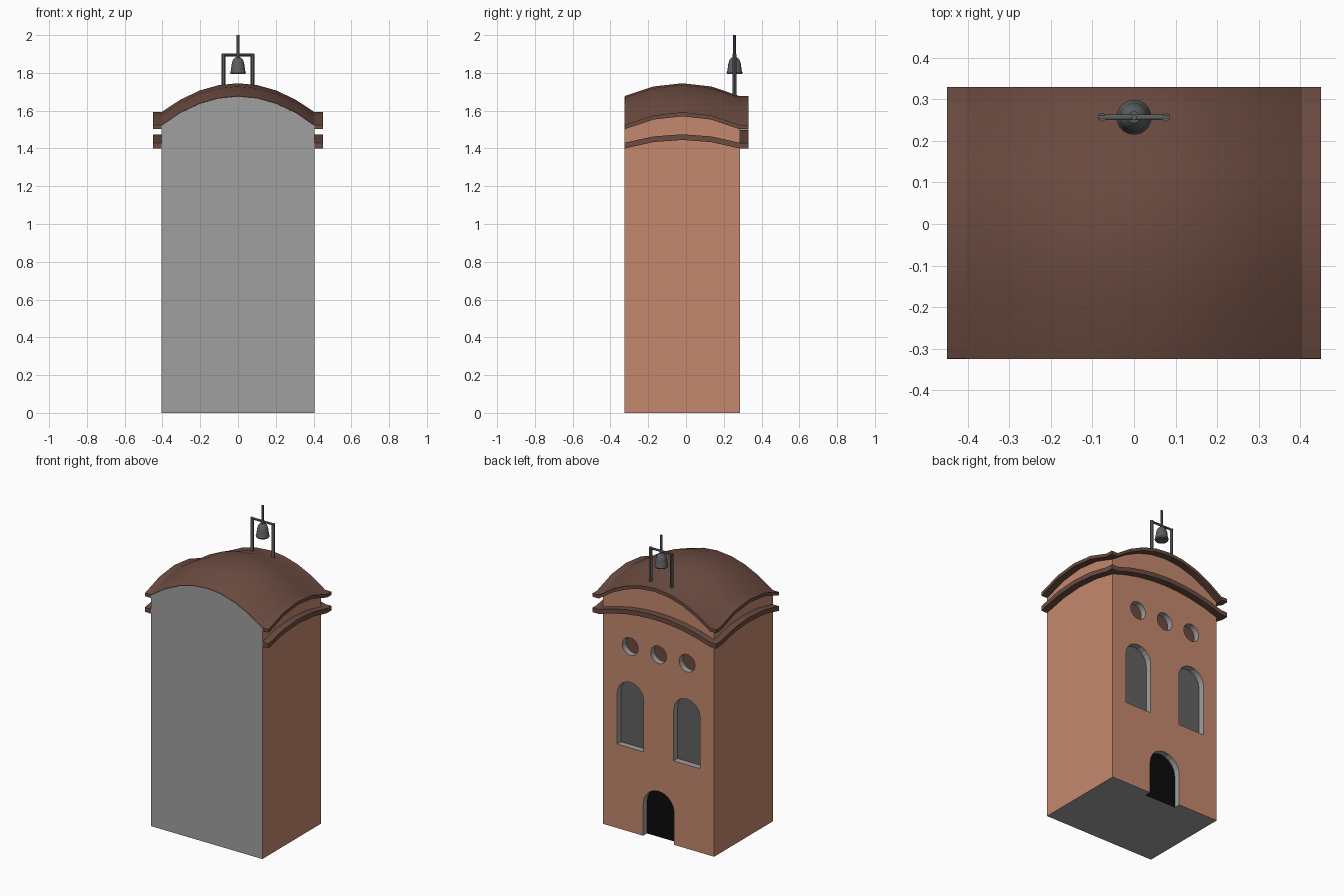
import bpy, bmesh, math
from mathutils import Matrix, Vector

old = bpy.data.objects.get("Cube")
if old:
    bpy.data.objects.remove(old, do_unlink=True)


def material(name, r, g, b):
    """Flat material from 0-255 display values, stored as linear."""
    lin = [((c / 255 + 0.055) / 1.055) ** 2.4 for c in (r, g, b)] + [1]
    m = bpy.data.materials.new(name)
    m.use_nodes = True
    m.diffuse_color = lin
    m.node_tree.nodes["Principled BSDF"].inputs["Base Color"].default_value = lin
    return m


SALMON = material("salmon_wall", 196, 137, 109)
GREY = material("plain_grey", 160, 160, 160)
PANE = material("dark_pane", 98, 98, 98)
BROWN = material("brown_roof", 108, 76, 65)
BLACK = material("black_door", 12, 12, 12)
METAL = material("bell_metal", 92, 95, 96)

HX, HY, MID = 0.405, 0.305, -0.02          # wall half sizes and depth centre
FRONT, BACK, OVER = MID - HY, MID + HY, 0.045


def finish(name, bm, mats, smooth=False):
    bmesh.ops.recalc_face_normals(bm, faces=bm.faces[:])
    me = bpy.data.meshes.new(name)
    bm.to_mesh(me)
    bm.free()
    for m in mats:
        me.materials.append(m)
    ob = bpy.data.objects.new(name, me)
    bpy.context.collection.objects.link(ob)
    bpy.ops.object.select_all(action='DESELECT')
    ob.select_set(True)
    bpy.context.view_layer.objects.active = ob
    if smooth:
        bpy.ops.object.shade_smooth_by_angle(angle=math.radians(30))
    return ob


def dome(base, rise_x, rise_y):
    """Height arching both ways over the walls, level on the overhang."""
    def height(x, y):
        u = min(abs(x) / HX, 1)
        v = min(abs(y - MID) / HY, 1)
        return base + rise_x * (1 - u * u) + rise_y * (1 - v * v)
    return height


def slab(xs, ys, top, bottom, keep=lambda x, y: True):
    """Solid between two height functions over the kept grid cells."""
    bm = bmesh.new()
    hi = [[bm.verts.new((x, y, top(x, y))) for y in ys] for x in xs]
    lo = [[bm.verts.new((x, y, bottom(x, y))) for y in ys] for x in xs]
    twin = {a: b for ra, rb in zip(hi, lo) for a, b in zip(ra, rb)}
    for i in range(len(xs) - 1):
        for j in range(len(ys) - 1):
            if keep((xs[i] + xs[i + 1]) / 2, (ys[j] + ys[j + 1]) / 2):
                bm.faces.new((hi[i][j], hi[i + 1][j], hi[i + 1][j + 1], hi[i][j + 1]))
    tops = bm.faces[:]
    rim = [e for e in bm.edges if e.is_boundary]
    for f in tops:
        bm.faces.new([twin[v] for v in reversed(f.verts)])
    for e in rim:
        a, b = e.verts
        bm.faces.new((a, b, twin[b], twin[a]))
    bmesh.ops.delete(bm, geom=[v for v in bm.verts if not v.link_faces], context='VERTS')
    return bm


wall_xs = [HX * k / 4 for k in range(-4, 5)]
wall_ys = [MID + HY * k / 2 for k in range(-2, 3)]
wide_xs = [-HX - OVER] + wall_xs + [HX + OVER]
wide_ys = [FRONT + 0.001] + wall_ys[1:] + [BACK + OVER]

# Tower walls
roof_top = dome(1.524, 0.153, 0.068)
bm = slab(wall_xs, wall_ys, lambda x, y: roof_top(x, y) - 0.003, lambda x, y: 0)
bmesh.ops.dissolve_limit(bm, angle_limit=0.01, verts=bm.verts[:], edges=bm.edges[:])
walls = finish("tower_walls", bm, [SALMON, GREY, PANE, BROWN, BLACK])

# Recesses cut in the back wall: door, windows and round openings
DEPTH = 0.04
cut = bmesh.new()


def prism(outline):
    ring = [cut.verts.new((x, BACK - DEPTH, z)) for x, z in outline]
    out = [cut.verts.new((x, BACK + 0.1, z)) for x, z in outline]
    cut.faces.new(ring)
    cut.faces.new(out[::-1])
    for k in range(len(ring)):
        n = (k + 1) % len(ring)
        cut.faces.new((ring[k], out[k], out[n], ring[n]))


def arc(cx, cz, r, sweep, count):
    return [(cx + r * math.cos(sweep * k / count), cz + r * math.sin(sweep * k / count))
            for k in range(count + 1)]


def arched(cx, bottom, spring, r):
    prism([(cx - r, bottom), (cx + r, bottom)] + arc(cx, spring, r, math.pi, 10))


arched(0, -0.1, 0.21, 0.113)
for side in (-1, 1):
    arched(side * 0.206, 0.553, 0.89, 0.096)
for k in (-1, 0, 1):
    prism(arc(k * 0.207, 1.222, 0.058, math.tau, 20)[:-1])
cutter = finish("opening_cutter", cut, [])
cutter.hide_render = True

mod = walls.modifiers.new("openings", 'BOOLEAN')
mod.operation = 'DIFFERENCE'
mod.solver = 'EXACT'
mod.object = cutter
bpy.context.view_layer.objects.active = walls
bpy.ops.object.modifier_apply(modifier=mod.name)
bpy.data.objects.remove(cutter, do_unlink=True)

# Wall colours by position and direction
for p in walls.data.polygons:
    c, n = p.center, p.normal
    p.use_smooth = False
    p.material_index = 0
    if n.y < -0.9 and c.y < FRONT + 0.01 or n.z < -0.9 and c.z < 0.01:
        p.material_index = 1
    elif abs(c.x) < HX - 0.01 and c.z < 1.4 and c.y < BACK - 0.005:
        if n.y > 0.9:
            p.material_index = 4 if c.z < 0.4 else 2 if c.z < 1.1 else 3
        else:
            p.material_index = 1

# Curved roof with overhanging eaves on three sides
finish("roof", slab(wide_xs, wide_ys, roof_top,
                    lambda x, y: roof_top(x, y) - 0.022), [BROWN], True)

# Cornice band below the eaves
band_top = dome(1.43, 0.07, 0.045)
finish("cornice", slab([-HX - OVER] + wall_xs + [HX + OVER], wall_ys + [BACK + OVER],
                       band_top, lambda x, y: band_top(x, y) - 0.03,
                       lambda x, y: abs(x) > HX or y > BACK), [BROWN], True)

# Bell and its frame
BELL_Y = 0.257


def rod(name, a, b, r):
    a, b = Vector(a), Vector(b)
    bm = bmesh.new()
    turn = (b - a).to_track_quat('Z', 'Y').to_matrix().to_4x4()
    bmesh.ops.create_cone(bm, cap_ends=True, segments=12, radius1=r, radius2=r,
                          depth=(b - a).length,
                          matrix=Matrix.Translation((a + b) / 2) @ turn)
    finish(name, bm, [METAL], True)


for side, label in ((1, "left"), (-1, "right")):
    x = side * 0.077
    rod(label + "_bell_post", (x, BELL_Y, 1.66), (x, BELL_Y, 1.9), 0.01)
rod("bell_crossbar", (-0.085, BELL_Y, 1.895), (0.085, BELL_Y, 1.895), 0.007)
rod("bell_rod", (0, BELL_Y, 1.87), (0, BELL_Y, 2), 0.007)

bm = bmesh.new()
profile = [(0, 1.795), (0.038, 1.793), (0.042, 1.8), (0.037, 1.815),
           (0.034, 1.845), (0.027, 1.868), (0.014, 1.882), (0, 1.885)]
pts = [bm.verts.new((r, BELL_Y, z)) for r, z in profile]
edges = [bm.edges.new(pair) for pair in zip(pts, pts[1:])]
bmesh.ops.spin(bm, geom=pts + edges, cent=(0, BELL_Y, 0), axis=(0, 0, 1),
               angle=math.tau, steps=20)
bmesh.ops.remove_doubles(bm, verts=bm.verts[:], dist=0.0005)
finish("bell", bm, [METAL], True)
